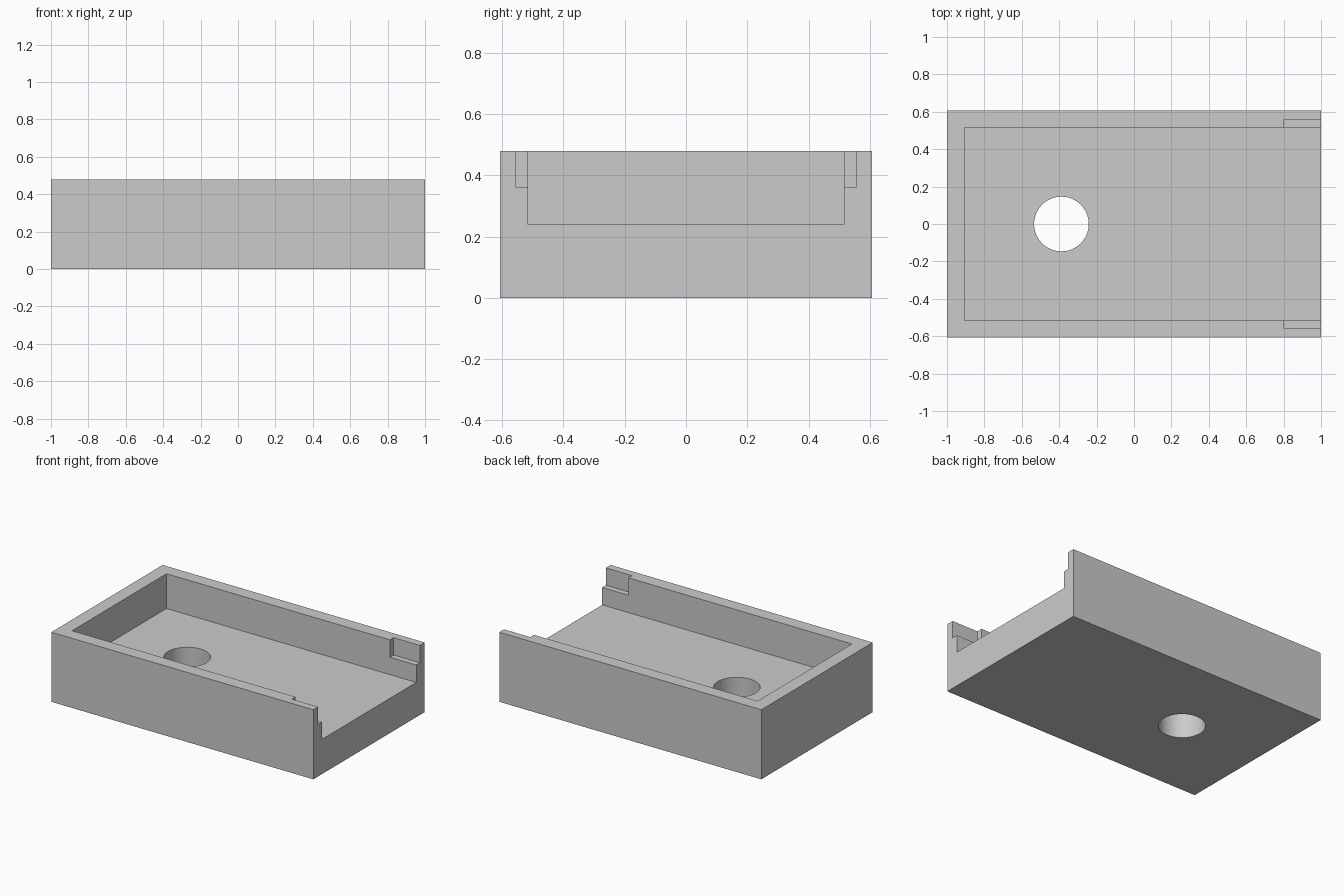
import bpy
import math

default = bpy.data.objects.get("Cube")
if default:
    bpy.data.objects.remove(default, do_unlink=True)

# Plain grey
grey = bpy.data.materials.new("plain grey")
grey.use_nodes = True
COLOUR = (0.6, 0.6, 0.6, 1)
grey.diffuse_color = COLOUR
for node in grey.node_tree.nodes:
    if node.type == "BSDF_PRINCIPLED":
        node.inputs["Base Color"].default_value = COLOUR


def box(name, low, high):
    """Box spanning two opposite corners."""
    centre = [(a + b) / 2 for a, b in zip(low, high)]
    bpy.ops.mesh.primitive_cube_add(size=1, location=centre)
    obj = bpy.context.object
    obj.name = name
    obj.scale = [b - a for a, b in zip(low, high)]
    bpy.ops.object.transform_apply(location=True, rotation=False, scale=True)
    obj.data.materials.append(grey)
    return obj


LENGTH, WIDTH, HEIGHT = 1.0, 0.607, 0.48   # half length, half width, full height
FLOOR, LEDGE = 0.24, 0.36
INNER, NOTCH = 0.515, 0.555
OVER = 0.1                                 # cutters run past the open sides

# Solid block
tray = box("tray", (-LENGTH, -WIDTH, 0), (LENGTH, WIDTH, HEIGHT))

# Pocket, open at the top and at the right-hand end
cutters = [box("pocket_cutter", (-0.906, -INNER, FLOOR), (LENGTH + OVER, INNER, HEIGHT + OVER))]

# Stepped notches in both side walls at the open end
for side, name in ((-1, "front"), (1, "back")):
    y_low, y_high = sorted((side * (INNER - OVER), side * NOTCH))
    cutters.append(box(name + "_notch_cutter", (0.8, y_low, LEDGE),
                       (LENGTH + OVER, y_high, HEIGHT + OVER)))

# Round hole through the floor
bpy.ops.mesh.primitive_cylinder_add(vertices=64, radius=0.146, depth=1, location=(-0.388, 0, 0.1))
hole = bpy.context.object
hole.name = "hole_cutter"
hole.data.materials.append(grey)
cutters.append(hole)

# Cut everything out of the block
bpy.ops.object.select_all(action="DESELECT")
tray.select_set(True)
bpy.context.view_layer.objects.active = tray
for cutter in cutters:
    cutter.hide_render = True
    cut = tray.modifiers.new(cutter.name, "BOOLEAN")
    cut.operation = "DIFFERENCE"
    cut.solver = "EXACT"
    cut.object = cutter
    bpy.ops.object.modifier_apply(modifier=cut.name)
    bpy.data.objects.remove(cutter, do_unlink=True)

# Smooth hole wall, crisp edges elsewhere
bpy.ops.object.shade_smooth_by_angle(angle=math.radians(30))
